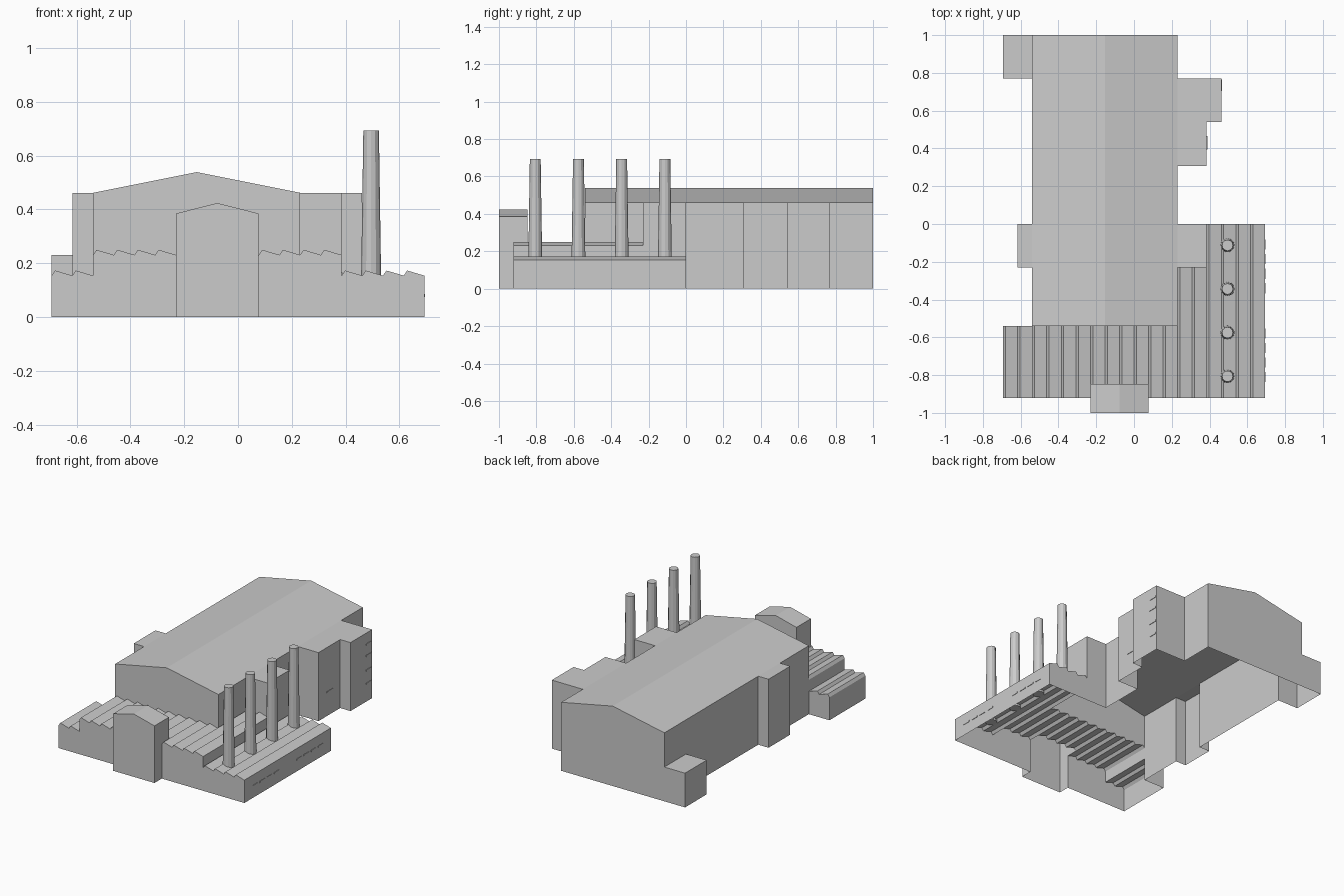
import bpy, bmesh

if "Cube" in bpy.data.objects:
    bpy.data.objects.remove(bpy.data.objects["Cube"])

U = 0.077          # building module (one roof tooth)
X0 = -9 * U        # west edge
depth = 0.05       # each solid reaches a different depth below ground, trimmed later


def prism(name, top, y0, y1):
    """Extrude an x-z roof line (left to right) along y, with walls below ground."""
    global depth
    depth += 0.007
    prof = [(top[0][0], -depth)] + top + [(top[-1][0], -depth)]
    bm = bmesh.new()
    vs = [bm.verts.new((x, y0, z)) for x, z in prof]
    face = bm.faces.new(vs)
    ext = bmesh.ops.extrude_face_region(bm, geom=[face])
    moved = [g for g in ext["geom"] if isinstance(g, bmesh.types.BMVert)]
    bmesh.ops.translate(bm, verts=moved, vec=(0, y1 - y0, 0))
    bmesh.ops.recalc_face_normals(bm, faces=bm.faces)
    me = bpy.data.meshes.new(name)
    bm.to_mesh(me)
    bm.free()
    ob = bpy.data.objects.new(name, me)
    bpy.context.collection.objects.link(ob)
    return ob


def teeth(x, n, z):
    """Sawtooth roof line of n teeth."""
    pts = []
    for i in range(n):
        pts += [(x + i * U, z), (x + i * U + 0.013, z + 0.019)]
    return pts + [(x + n * U, z)]


def flat(x0, x1, z):
    return [(x0, z), (x1, z)]


# Main gabled hall
hx0, hx1 = X0 + 2 * U, X0 + 12 * U
hall = prism("factory_building", [(hx0, 0.462), ((hx0 + hx1) / 2, 0.539), (hx1, 0.462)], -7 * U, 1.0)

west_low = teeth(X0, 2, 2 * U)
east_low = teeth(X0 + 14 * U, 4, 2 * U)
parts = [
    # Sawtooth workshops
    prism("workshop_high", teeth(hx0, 12, 3 * U), -0.922, -3 * U + 0.01),
    prism("workshop_west", west_low + [(hx0 + 0.02, 2 * U)], -0.922, -7 * U),
    prism("workshop_east", [(X0 + 14 * U - 0.02, 2 * U)] + east_low, -0.922, 0),
    # Entrance tower
    prism("entrance_tower", [(-3 * U, 0.385), (-U, 0.424), (U, 0.385)], -1.0, -11 * U),
    # Side annexes
    prism("annex_east_front", flat(hx1 - 0.05, X0 + 14 * U, 0.462), -3 * U, 0),
    prism("annex_east_mid", flat(hx1 - 0.05, 5 * U, 0.462), 4 * U, 7 * U + 0.02),
    prism("annex_east_back", flat(hx1 - 0.06, 6 * U, 0.462), 7 * U, 10 * U),
    prism("annex_west_front", flat(-8 * U, hx0 + 0.05, 0.462), -3 * U, 0),
    prism("annex_west_back", flat(X0, hx0 + 0.05, 3 * U), 10 * U, 1.0),
]

# Merge everything into one shell
for p in parts:
    m = hall.modifiers.new(p.name, "BOOLEAN")
    m.operation, m.solver, m.object = "UNION", "EXACT", p
bpy.context.view_layer.update()
merged = bpy.data.meshes.new_from_object(hall.evaluated_get(bpy.context.evaluated_depsgraph_get()))
hall.modifiers.clear()
hall.data = merged
for p in parts:
    bpy.data.objects.remove(p)

# Trim at ground level, leaving the underside open
bm = bmesh.new()
bm.from_mesh(merged)
bmesh.ops.bisect_plane(bm, geom=bm.verts[:] + bm.edges[:] + bm.faces[:],
                       plane_co=(0, 0, 0), plane_no=(0, 0, 1), clear_inner=True)
bm.to_mesh(merged)
bm.free()

# Tapered chimneys
for i in range(4):
    z0, z1 = 2 * U, 0.693
    bpy.ops.mesh.primitive_cone_add(vertices=12, radius1=0.037, radius2=0.029, depth=z1 - z0,
                                    location=(0.495, -0.113 - i * 3 * U, (z0 + z1) / 2))
    bpy.context.object.name = f"chimney_{i + 1}"


def window(x, y, z, length):
    bpy.ops.mesh.primitive_cube_add(size=1, location=(x, y, z))
    ob = bpy.context.object
    ob.name = "window_strip"
    ob.scale = (0.006, length, 0.01)


# Window strips on the east walls
for start in (-0.81, -0.34):
    for i in range(4):
        window(9 * U, start + i * U, 0.08, 0.054)
for z in (0.12, 0.21, 0.308, 0.385):
    window(6 * U, 0.735, z, 0.06)
window(5 * U, 0.43, 0.16, 0.07)
